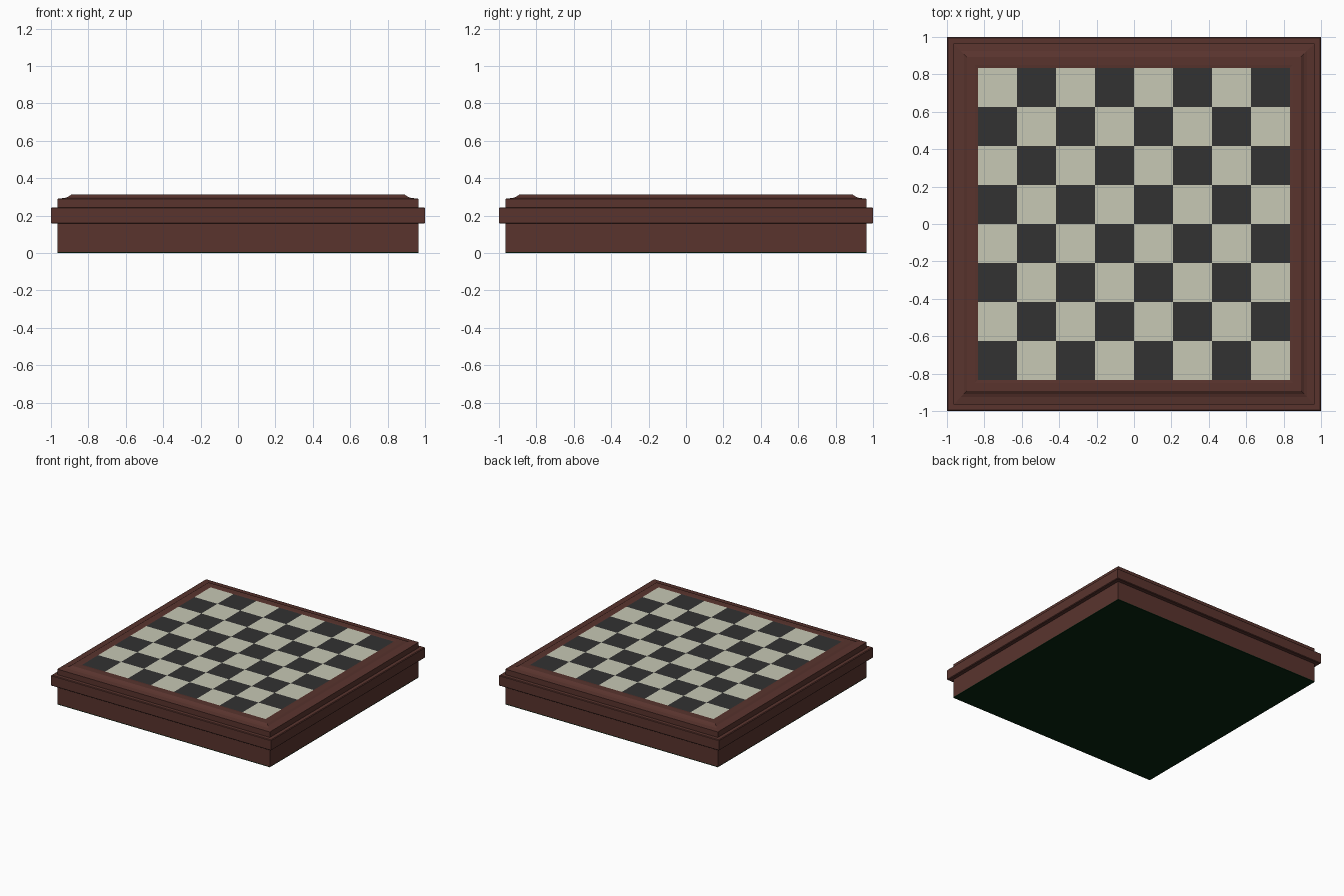
import bpy, bmesh

if "Cube" in bpy.data.objects:
    bpy.data.objects.remove(bpy.data.objects["Cube"])

def material(name, rgb):
    m = bpy.data.materials.new(name)
    m.diffuse_color = (*rgb, 1)
    m.use_nodes = True
    m.node_tree.nodes["Principled BSDF"].inputs["Base Color"].default_value = m.diffuse_color
    return m

wood = material("brown_wood", (0.10, 0.034, 0.027))
light = material("light_square", (0.57, 0.58, 0.46))
dark = material("dark_square", (0.032, 0.032, 0.032))
felt = material("green_felt", (0.002, 0.018, 0.005))

def finish(name, bm, mats):
    me = bpy.data.meshes.new(name)
    bm.to_mesh(me)
    bm.free()
    for m in mats:
        me.materials.append(m)
    ob = bpy.data.objects.new(name, me)
    bpy.context.collection.objects.link(ob)
    return ob

def square_loft(name, profile, mat, cap_bottom=False):
    """Sweep a (half width, height) profile around a mitred square."""
    bm = bmesh.new()
    rings = [[bm.verts.new((sx * r, sy * r, z))
              for sx, sy in ((-1, -1), (1, -1), (1, 1), (-1, 1))]
             for r, z in profile]
    for a, b in zip(rings, rings[1:]):
        for i in range(4):
            j = (i + 1) % 4
            bm.faces.new((a[i], a[j], b[j], b[i]))
    if cap_bottom:
        bm.faces.new(rings[0][::-1])
    return finish(name, bm, [mat])

BOARD, TOP = 0.833, 0.31

# Moulded wooden frame: plinth, projecting band, upper step, sloped lip
square_loft("moulded_frame", [
    (0.966, 0.006), (0.966, 0.157),
    (0.995, 0.157), (1.0, 0.162), (1.0, 0.240), (0.995, 0.245),
    (0.966, 0.245), (0.966, 0.290), (0.925, 0.295), (0.908, 0.301),
    (0.892, 0.312), (0.85, 0.312), (BOARD, TOP)], wood)

# Felt pad under the plinth
square_loft("felt_base", [(0.966, 0.0), (0.966, 0.006)], felt, cap_bottom=True)

# Playing surface: 8 x 8 grid, alternating materials
bm = bmesh.new()
bmesh.ops.create_grid(bm, x_segments=8, y_segments=8, size=BOARD)
bmesh.ops.translate(bm, verts=bm.verts, vec=(0, 0, TOP))
cell = BOARD / 4
for f in bm.faces:
    c = f.calc_center_median()
    col = int((c.x + BOARD) / cell)
    row = int((c.y + BOARD) / cell)
    f.material_index = (col + row + 1) % 2
finish("playing_squares", bm, [light, dark])
